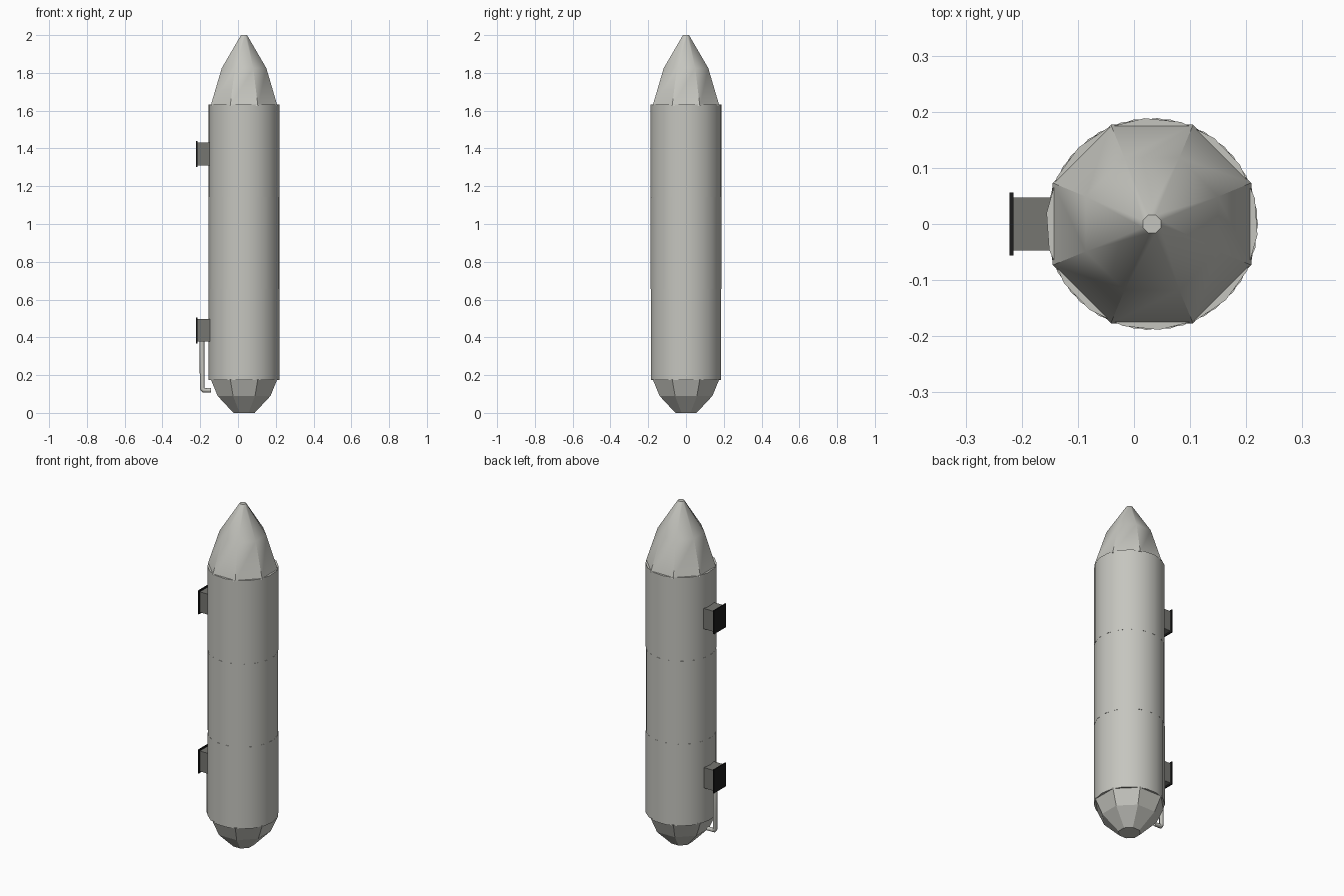
import bpy, bmesh, math
from mathutils import Vector

cube = bpy.data.objects.get("Cube")
if cube:
    bpy.data.objects.remove(cube, do_unlink=True)

CX = 0.032  # axis of the tank


def material(name, rgb):
    m = bpy.data.materials.new(name)
    m.use_nodes = True
    m.diffuse_color = (*rgb, 1)
    m.node_tree.nodes["Principled BSDF"].inputs["Base Color"].default_value = (*rgb, 1)
    return m


shell = material("pale grey", (0.56, 0.56, 0.52))
steel = material("dark grey", (0.18, 0.18, 0.165))
black = material("black", (0.012, 0.012, 0.012))


def finish(name, bm, mat, smooth=None):
    bmesh.ops.recalc_face_normals(bm, faces=bm.faces)
    me = bpy.data.meshes.new(name)
    bm.to_mesh(me)
    bm.free()
    me.materials.append(mat)
    ob = bpy.data.objects.new(name, me)
    bpy.context.collection.objects.link(ob)
    if smooth:
        bpy.ops.object.select_all(action='DESELECT')
        ob.select_set(True)
        bpy.context.view_layer.objects.active = ob
        bpy.ops.object.shade_smooth_by_angle(angle=math.radians(smooth))
    return ob


def lathe(name, profile, sides, turn, mat, smooth=None):
    """Closed stack of polygon rings, profile as (radius, z)."""
    bm = bmesh.new()
    rings = []
    for r, z in profile:
        angles = [math.radians(turn + 360 * i / sides) for i in range(sides)]
        rings.append([bm.verts.new((CX + r * math.cos(a), r * math.sin(a), z)) for a in angles])
    for lo, hi in zip(rings, rings[1:]):
        for i in range(sides):
            j = (i + 1) % sides
            bm.faces.new((lo[i], lo[j], hi[j], hi[i]))
    bm.faces.new(rings[0][::-1])
    bm.faces.new(rings[-1])
    return finish(name, bm, mat, smooth)


def box(name, lo, hi, mat):
    bm = bmesh.new()
    bmesh.ops.create_cube(bm, size=1)
    lo, hi = Vector(lo), Vector(hi)
    for v in bm.verts:
        v.co = (lo + hi) / 2 + v.co * (hi - lo)
    return finish(name, bm, mat)


# Three stacked tank sections, each turned a little
seams = [0.175, 0.655, 1.142, 1.632]
for i, part in enumerate(("lower", "middle", "upper")):
    lathe(part + "_tank_section", [(0.189, seams[i]), (0.189, seams[i + 1])],
          18, i * 7, shell, 30)

# Eight-sided nose and tail; sizes are across the flats
flat = math.cos(math.pi / 8)
nose = [(0.177, 1.625), (0.118, 1.825), (0.016, 2.0)]
tail = [(0.056, 0), (0.14, 0.09), (0.177, 0.18)]
lathe("nose_cone", [(r / flat, z) for r, z in nose], 8, 22.5, shell, 40)
lathe("tail_cap", [(r / flat, z) for r, z in tail], 8, 22.5, shell)

# Mounting brackets with end plates
for part, z in (("lower", 0.437), ("upper", 1.371)):
    box(part + "_bracket", (-0.216, -0.047, z - 0.06), (-0.13, 0.047, z + 0.06), steel)
    box(part + "_bracket_plate", (-0.222, -0.056, z - 0.069), (-0.215, 0.056, z + 0.069), black)

# Drain pipe from the lower bracket into the tail
curve = bpy.data.curves.new("drain_pipe", 'CURVE')
curve.dimensions = '3D'
curve.bevel_depth = 0.013
curve.bevel_resolution = 1
curve.use_fill_caps = True
spline = curve.splines.new('POLY')
path = [(-0.19, 0.39), (-0.19, 0.13), (-0.182, 0.12), (-0.142, 0.12)]
spline.points.add(len(path) - 1)
for p, (x, z) in zip(spline.points, path):
    p.co = (x, 0, z, 1)
curve.materials.append(shell)
bpy.context.collection.objects.link(bpy.data.objects.new("drain_pipe", curve))
